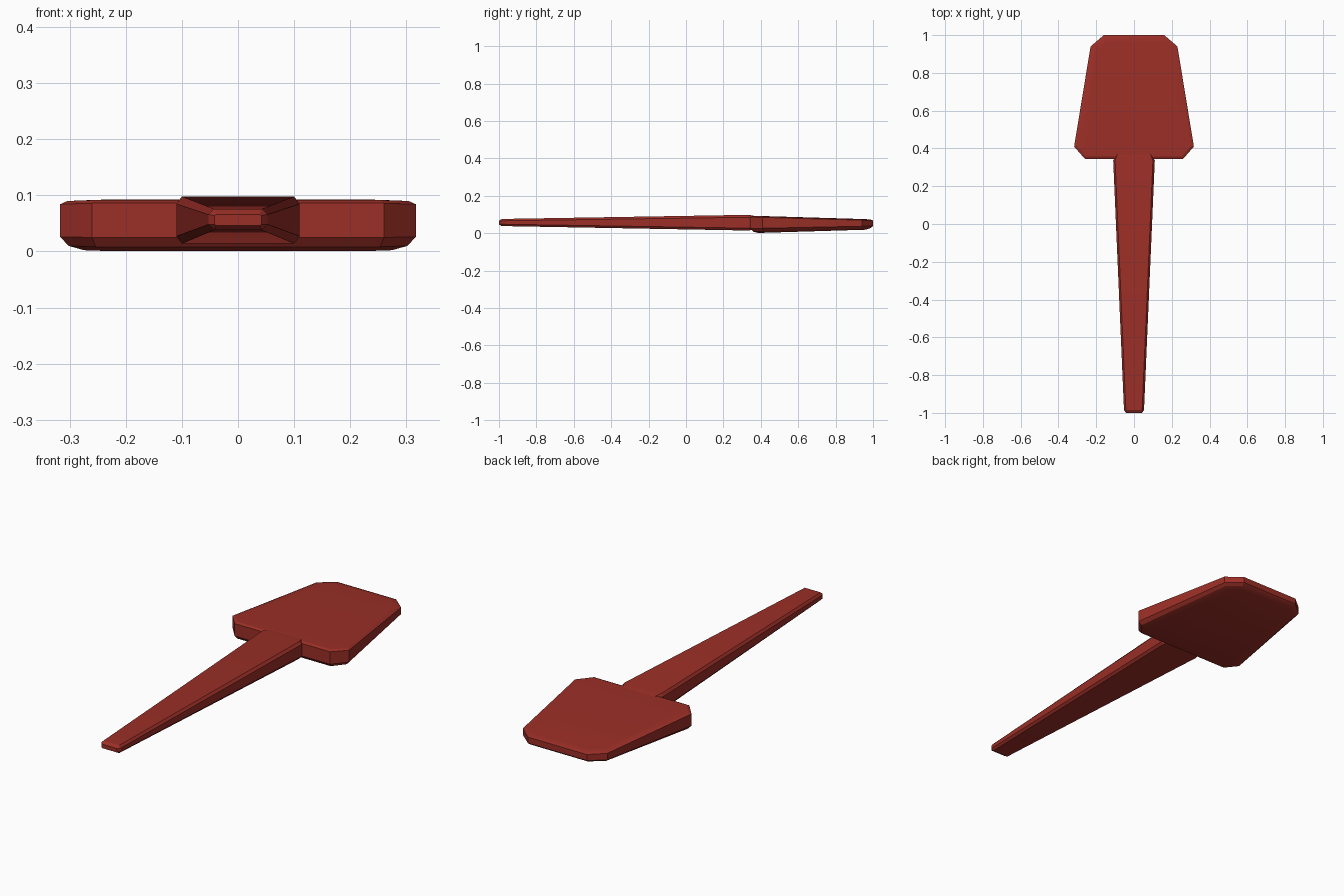
import bpy, bmesh, math
from mathutils import Vector

if "Cube" in bpy.data.objects:
    bpy.data.objects.remove(bpy.data.objects["Cube"], do_unlink=True)

red = bpy.data.materials.new("brick_red")
red.use_nodes = True
red.diffuse_color = (0.33, 0.028, 0.02, 1)
red.node_tree.nodes["Principled BSDF"].inputs["Base Color"].default_value = red.diffuse_color


def loft(name, rings):
    """Skin a list of equal-length rings and cap both ends."""
    bm = bmesh.new()
    loops = [[bm.verts.new(p) for p in ring] for ring in rings]
    n = len(loops[0])
    for a, b in zip(loops, loops[1:]):
        for i in range(n):
            j = (i + 1) % n
            bm.faces.new((a[i], a[j], b[j], b[i]))
    bm.faces.new(loops[0])
    bm.faces.new(loops[-1])
    bmesh.ops.recalc_face_normals(bm, faces=bm.faces[:])
    mesh = bpy.data.meshes.new(name)
    bm.to_mesh(mesh)
    bm.free()
    mesh.materials.append(red)
    obj = bpy.data.objects.new(name, mesh)
    bpy.context.collection.objects.link(obj)
    bpy.ops.object.select_all(action='DESELECT')
    obj.select_set(True)
    bpy.context.view_layer.objects.active = obj
    bpy.ops.object.shade_smooth_by_angle(angle=math.radians(20))
    return obj


def inset(points, d):
    """Move every edge of a counter-clockwise outline inward by d."""
    result = []
    for i, p in enumerate(points):
        a = (p - points[i - 1]).normalized()
        b = (points[(i + 1) % len(points)] - p).normalized()
        na, nb = Vector((-a.y, a.x)), Vector((-b.y, b.x))
        result.append(p + (na + nb) * d / (1 + na.dot(nb)))
    return result


# Blade: chamfered plate that thins toward the back
half = [(0.26, 0.345), (0.317, 0.41), (0.23, 0.94), (0.16, 1.0)]
outline = [Vector(p) for p in half] + [Vector((-x, y)) for x, y in reversed(half)]
FRONT = 0.345
# inset, height at the front edge, rise per unit length
levels = [(0.04, 0.0, 0.03), (0.014, 0.008, 0.03), (0.0, 0.025, 0.02),
          (0.0, 0.086, -0.028), (0.012, 0.092, -0.03), (0.04, 0.0935, -0.03)]
loft("blade", [[(p.x, p.y, z + slope * (p.y - FRONT)) for p in inset(outline, d)]
               for d, z, slope in levels])


def section(y, w, low, high, cx, cz):
    """Rectangle with chamfered corners, across the handle."""
    quarter = [(w, low + cz), (w, high - cz), (w - cx, high)]
    pts = quarter + [(-w + cx, high), (-w, high - cz), (-w, low + cz),
                     (-w + cx, low), (w - cx, low)]
    return [(x, y, z) for x, z in pts]


# Handle: tapered bar, its root sloping down into the blade
loft("handle", [
    section(-1.0, 0.042, 0.046, 0.066, 0.004, 0.002),
    section(-0.985, 0.053, 0.038, 0.076, 0.010, 0.010),
    section(0.335, 0.11, 0.014, 0.098, 0.010, 0.013),
    section(0.39, 0.09, 0.025, 0.088, 0.010, 0.013),
])
